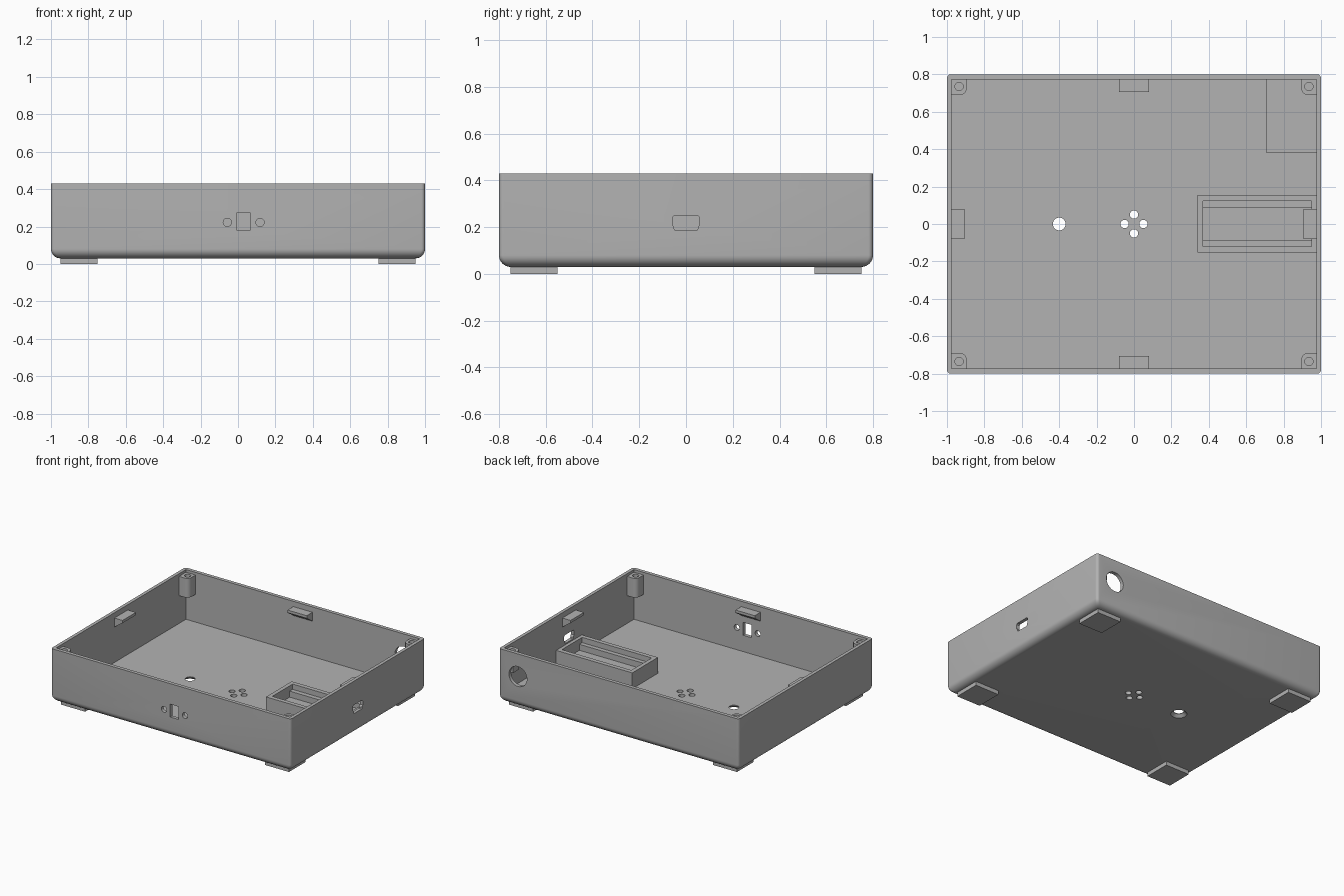
import bpy, bmesh, math
from mathutils import Vector

old = bpy.data.objects.get("Cube")
if old:
    bpy.data.objects.remove(old, do_unlink=True)

grey = bpy.data.materials.new("plain grey plastic")
grey.use_nodes = True
GREY = (0.45, 0.45, 0.45, 1)
grey.diffuse_color = GREY
grey.node_tree.nodes["Principled BSDF"].inputs["Base Color"].default_value = GREY


def loft(name, rings):
    """Closed solid through rings of equal point count."""
    bm = bmesh.new()
    loops = [[bm.verts.new(p) for p in ring] for ring in rings]
    for a, b in zip(loops, loops[1:]):
        for i in range(len(a)):
            j = (i + 1) % len(a)
            bm.faces.new((a[i], a[j], b[j], b[i]))
    bm.faces.new(loops[0][::-1])
    bm.faces.new(loops[-1])
    bmesh.ops.recalc_face_normals(bm, faces=bm.faces)
    mesh = bpy.data.meshes.new(name)
    bm.to_mesh(mesh)
    bm.free()
    mesh.materials.append(grey)
    ob = bpy.data.objects.new(name, mesh)
    bpy.context.collection.objects.link(ob)
    return ob


def prism(name, pts, axis, a, b):
    """Extrude a 2D profile along an axis; x takes (y, z), y takes (x, z), z takes (x, y)."""
    place = {"x": lambda u, v, t: (t, u, v),
             "y": lambda u, v, t: (u, t, v),
             "z": lambda u, v, t: (u, v, t)}[axis]
    return loft(name, [[place(u, v, t) for u, v in pts] for t in (a, b)])


def rect(u0, u1, v0, v1):
    return [(u0, v0), (u1, v0), (u1, v1), (u0, v1)]


def disc(u, v, r, n=32):
    return [(u + r * math.cos(i * math.tau / n), v + r * math.sin(i * math.tau / n))
            for i in range(n)]


def rounded(w, d, r, n=6):
    """Rounded rectangle with half sizes w and d."""
    pts = []
    for k, (sx, sy) in enumerate(((1, 1), (-1, 1), (-1, -1), (1, -1))):
        for i in range(n + 1):
            a = (k + i / n) * math.pi / 2
            pts.append((sx * (w - r) + r * math.cos(a), sy * (d - r) + r * math.sin(a)))
    return pts


def cut(target, cutter):
    mod = target.modifiers.new("cut", "BOOLEAN")
    mod.operation = "DIFFERENCE"
    mod.solver = "EXACT"
    mod.object = cutter
    bpy.context.view_layer.update()
    bpy.context.view_layer.objects.active = target
    bpy.ops.object.modifier_apply(modifier=mod.name)
    bpy.data.objects.remove(cutter, do_unlink=True)


def smooth(ob):
    bpy.ops.object.select_all(action="DESELECT")
    ob.select_set(True)
    bpy.context.view_layer.objects.active = ob
    bpy.ops.object.shade_smooth_by_angle(angle=math.radians(30))


BOTTOM, FLOOR, TOP = 0.03, 0.055, 0.43
IN_X, IN_Y = 0.975, 0.773
ROUND = 0.05

# Outer shell with rounded lower edge, hollowed out
rings = []
for i in range(9):
    a = i / 8 * math.pi / 2
    inset = ROUND * (1 - math.sin(a))
    z = BOTTOM + ROUND * (1 - math.cos(a))
    rings.append([(x, y, z) for x, y in rounded(1 - inset, 0.8 - inset, 0.02)])
rings.append([(x, y, TOP) for x, y in rounded(1, 0.8, 0.02)])
shell = loft("case_shell", rings)
cut(shell, prism("cavity", rect(-IN_X, IN_X, -IN_Y, IN_Y), "z", FLOOR, 0.6))

# Floor holes: a cross of four, and one countersunk from below
for x, y in ((0.05, 0), (-0.05, 0), (0, 0.05), (0, -0.05)):
    cut(shell, prism("vent", disc(x, y, 0.022), "z", 0, 0.1))
sink = [(0.056, 0.0), (0.056, BOTTOM), (0.034, 0.05), (0.034, 0.1)]
cut(shell, loft("sink", [[(x, y, z) for x, y in disc(-0.4, 0, r)] for r, z in sink]))

# Switch opening with two screw holes in the front wall
cut(shell, prism("switch", rect(-0.005, 0.065, 0.178, 0.275), "y", -0.9, -0.7))
for x in (-0.057, 0.118):
    cut(shell, prism("screw", disc(x, 0.222, 0.022), "y", -0.9, -0.7))

# Connector port in the right wall
port = [(-0.045, 0.185), (0.045, 0.185), (0.05, 0.19), (0.052, 0.203), (0.058, 0.21),
        (0.058, 0.242), (0.05, 0.25), (-0.05, 0.25), (-0.058, 0.242), (-0.058, 0.21),
        (-0.052, 0.203), (-0.05, 0.19)]
cut(shell, prism("port", port, "x", 0.9, 1.1))

# Round socket opening in the back wall
cut(shell, prism("socket", disc(0.842, 0.26, 0.075, 48), "y", 0.7, 0.9))
smooth(shell)

# Feet
for sx, side in ((1, "left"), (-1, "right")):
    for sy, end in ((1, "back"), (-1, "front")):
        prism(f"foot_{end}_{side}",
              rect(sx * 0.85 - 0.1, sx * 0.85 + 0.1, sy * 0.65 - 0.1, sy * 0.65 + 0.1),
              "z", 0, BOTTOM + 0.003)

        # Screw post hanging in the corner, inner corner rounded
        arc = [(0.93 - 0.035 * math.sin(i * math.pi / 12),
                0.725 - 0.035 * math.cos(i * math.pi / 12)) for i in range(7)]
        outline = [(0.98, 0.69)] + arc + [(0.895, 0.78), (0.98, 0.78)]
        post = prism(f"screw_post_{end}_{side}",
                     [(sx * x, sy * y) for x, y in outline], "z", 0.265, 0.41)
        cut(post, prism("bore", disc(sx * 0.935, sy * 0.735, 0.022), "z", 0.3, 0.5))
        smooth(post)

# Snap clips: flat top, short nose, sloping underside
for s, side in ((1, "left"), (-1, "right")):
    for axis, wall in (("x", IN_Y), ("y", IN_X)):
        nose = wall - 0.068
        profile = [(s * (wall + 0.004), 0.39), (s * nose, 0.39),
                   (s * nose, 0.37), (s * (wall + 0.004), 0.32)]
        label = ("back" if s > 0 else "front") if axis == "x" else side
        prism(f"snap_clip_{label}", profile, axis, -0.08, 0.08)

# Open tray behind the connector port, with a ledge along both sides
tray = prism("board_tray", rect(0.34, IN_X + 0.003, -0.152, 0.155), "z", FLOOR - 0.003, 0.175)
cut(tray, prism("ledge", rect(0.37, 0.95, -0.12, 0.122), "z", 0.135, 0.3))
cut(tray, prism("well", rect(0.37, 0.95, -0.087, 0.087), "z", 0.09, 0.3))

# Low platform below the socket opening
prism("socket_platform", rect(0.708, IN_X + 0.003, 0.38, IN_Y + 0.003), "z", FLOOR - 0.003, 0.1)
